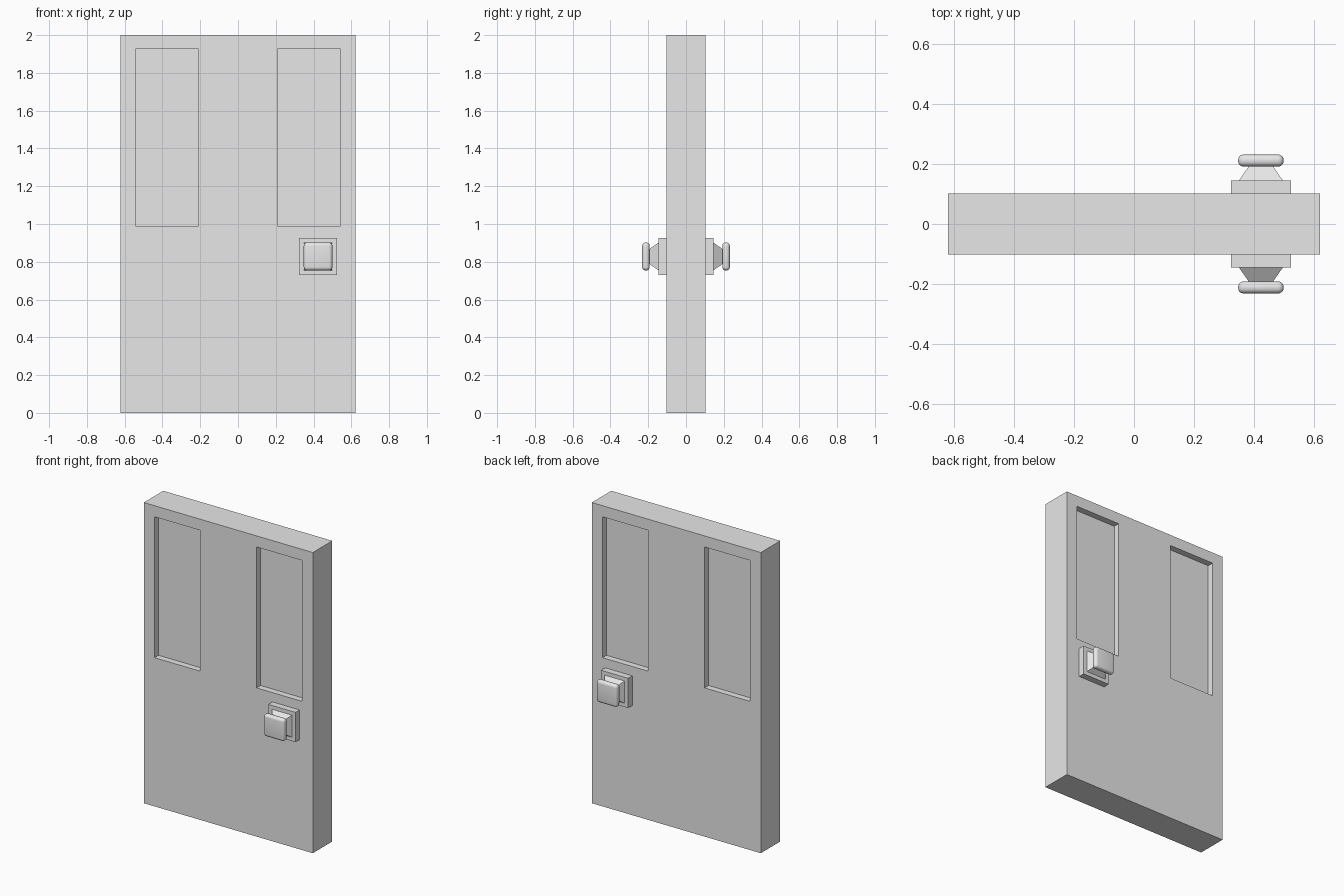
import bpy, bmesh
from mathutils import Vector, Matrix

old = bpy.data.objects.get("Cube")
if old:
    bpy.data.objects.remove(old, do_unlink=True)

GREY = (0.8, 0.8, 0.8, 1)
grey = bpy.data.materials.new("plain grey")
grey.use_nodes = True
grey.diffuse_color = GREY
grey.node_tree.nodes["Principled BSDF"].inputs["Base Color"].default_value = GREY


def add_object(name, bm):
    bmesh.ops.recalc_face_normals(bm, faces=bm.faces)
    mesh = bpy.data.meshes.new(name)
    bm.to_mesh(mesh)
    bm.free()
    mesh.materials.append(grey)
    obj = bpy.data.objects.new(name, mesh)
    bpy.context.collection.objects.link(obj)
    return obj


def box(size, center):
    bm = bmesh.new()
    bmesh.ops.create_cube(bm, size=1)
    bmesh.ops.scale(bm, vec=size, verts=bm.verts)
    bmesh.ops.translate(bm, vec=center, verts=bm.verts)
    return bm


# Door slab with two recessed panels on each side
HALF_W, HALF_T = 0.622, 0.102
INNER, OUTER, LOW, HIGH, DEPTH = 0.208, 0.543, 0.989, 1.926, 0.042
bm = box((2 * HALF_W, 2 * HALF_T, 2), (0, 0, 1))
cuts = [((x, 0, 0), (1, 0, 0)) for x in (-OUTER, -INNER, INNER, OUTER)]
cuts += [((0, 0, z), (0, 0, 1)) for z in (LOW, HIGH)]
for point, normal in cuts:
    bmesh.ops.bisect_plane(bm, geom=bm.verts[:] + bm.edges[:] + bm.faces[:],
                           plane_co=point, plane_no=normal)
bm.normal_update()
panels = []
for f in bm.faces:
    c = f.calc_center_median()
    if abs(f.normal.y) > 0.9 and INNER < abs(c.x) < OUTER and LOW < c.z < HIGH:
        panels.append(f)
for f in bmesh.ops.extrude_discrete_faces(bm, faces=panels)["faces"]:
    side = 1 if f.calc_center_median().y > 0 else -1
    bmesh.ops.translate(bm, vec=(0, -side * DEPTH, 0), verts=f.verts[:])
add_object("door_slab", bm)

# Handle on each side: square plate, tapered neck, rounded knob
HX, HZ = 0.424, 0.828
for label, side in (("front", -1), ("back", 1)):
    add_object(label + "_handle_plate",
               box((0.2, 0.046, 0.198), (HX, side * 0.122, HZ)))

    bm = bmesh.new()
    bmesh.ops.create_cone(bm, cap_ends=True, segments=4, depth=0.056,
                          radius1=0.075 * 2 ** 0.5, radius2=0.036 * 2 ** 0.5,
                          matrix=Matrix.Rotation(0.7853982, 4, "Z"))
    bmesh.ops.rotate(bm, verts=bm.verts, cent=Vector(),
                     matrix=Matrix.Rotation(-side * 1.5707963, 3, "X"))
    bmesh.ops.translate(bm, vec=(HX, side * 0.171, HZ), verts=bm.verts)
    add_object(label + "_handle_neck", bm)

    knob = add_object(label + "_knob",
                      box((0.152, 0.04, 0.148), (HX, side * 0.212, HZ)))
    bevel = knob.modifiers.new("rounding", "BEVEL")
    bevel.width = 0.018
    bevel.segments = 5
    knob.data.polygons.foreach_set("use_smooth", [True] * len(knob.data.polygons))
